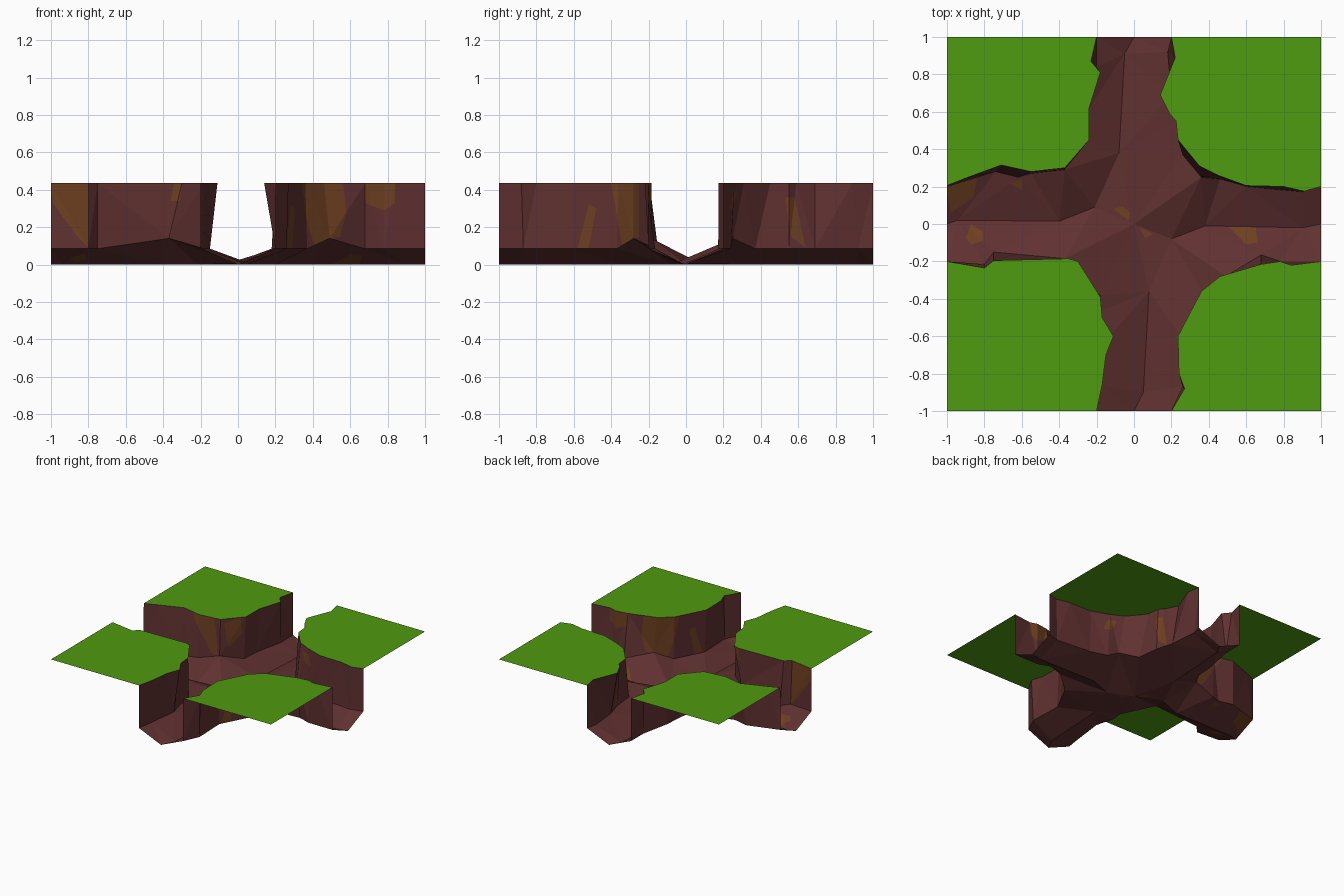
import bpy, bmesh
from mathutils import Vector
from mathutils.geometry import delaunay_2d_cdt

if "Cube" in bpy.data.objects:
    bpy.data.objects.remove(bpy.data.objects["Cube"])

TOP, EDGE = 0.435, 0.085   # plateau height, usual height of the wall foot


def material(name, rgb):
    m = bpy.data.materials.new(name)
    m.diffuse_color = (*rgb, 1)
    m.use_nodes = True
    m.node_tree.nodes["Principled BSDF"].inputs["Base Color"].default_value = m.diffuse_color
    return m


GRASS = material("grass_green", (0.078, 0.325, 0.005))
EARTH = material("red_brown_earth", (0.117, 0.03, 0.03))
OCHRE = material("ochre_brown_patch", (0.155, 0.05, 0.015))


def finish(bm, name, mats):
    me = bpy.data.meshes.new(name)
    bm.to_mesh(me)
    bm.free()
    for m in mats:
        me.materials.append(m)
    ob = bpy.data.objects.new(name, me)
    bpy.context.collection.objects.link(ob)


def paint_patch(bm, axis, poly):
    """Cut a convex polygon, projected along an axis, into the faces and recolour it."""
    u, v = [i for i in range(3) if i != axis]
    centre = [sum(p[k] for p in poly) / len(poly) for k in (0, 1)]
    inside = list(bm.faces)
    for a, b in zip(poly, poly[1:] + poly[:1]):
        co, no = Vector((0, 0, 0)), Vector((0, 0, 0))
        co[u], co[v] = a
        no[u], no[v] = b[1] - a[1], a[0] - b[0]
        mid = Vector((0, 0, 0))
        mid[u], mid[v] = centre
        if (mid - co).dot(no) > 0:
            no = -no
        if not inside:
            return
        geom = set(inside)
        for f in inside:
            geom.update(f.edges)
            geom.update(f.verts)
        res = bmesh.ops.bisect_plane(bm, geom=list(geom), dist=1e-5, plane_co=co, plane_no=no)
        faces = {g for g in res["geom"] if isinstance(g, bmesh.types.BMFace)} | {f for f in inside if f.is_valid}
        inside = [f for f in faces if (f.calc_center_median() - co).dot(no) < 0]
    for f in inside:
        f.material_index = 1


# Plateau rims and wall feet, each running from the y-arm end to the x-arm end
RIMS = {
    "north_east": [(.2, 1), (.22, .89), (.14, .69), (.19, .59), (.225, .55), (.235, .45), (.35, .31),
                   (.45, .26), (.6, .205), (.8, .2), (.91, .175), (1, .2)],
    "south_east": [(.2, -1), (.27, -.88), (.24, -.8), (.235, -.6), (.36, -.36), (.46, -.28),
                   (.68, -.215), (.78, -.2), (.84, -.22), (1, -.2)],
    "south_west": [(-.2, -1), (-.17, -.86), (-.15, -.7), (-.11, -.6), (-.17, -.5), (-.18, -.39),
                   (-.3, -.2), (-.35, -.185), (-.75, -.195), (-.8, -.235), (-1, -.2)],
    "north_west": [(-.2, 1), (-.23, .87), (-.18, .81), (-.24, .62), (-.24, .45), (-.37, .3),
                   (-.55, .28), (-.71, .315), (-.9, .245), (-1, .205)],
}
FEET = {
    "north_east": [(.2, 1), (.18, .92), (.2, .69), (.24, .55), (.26, .37), (.36, .25, .14),
                   (.46, .24), (.6, .2), (.9, .172), (1, .2)],
    "south_east": [(.2, -1), (.26, -.87), (.25, -.6), (.37, -.37), (.49, -.28, .14),
                   (.68, -.165), (.78, -.2), (1, -.2)],
    "south_west": [(-.2, -1), (-.18, -.86), (-.15, -.62), (-.19, -.47), (-.18, -.38), (-.37, -.185, .14),
                   (-.75, -.15), (-.8, -.215), (-1, -.2)],
    "north_west": [(-.2, 1), (-.2, .84), (-.25, .6), (-.26, .45), (-.37, .29, .14), (-.55, .27),
                   (-.62, .25), (-.74, .28), (-1, .2)],
}
# Wall patches: (projection axis, polygon in the two other axes)
PATCHES = {
    "south_west": [(1, [(-1, .435), (-.8, .435), (-.8, .09), (-.86, .15), (-.99, .33)]),
                   (1, [(-.34, .435), (-.3, .435), (-.31, .34), (-.36, .34)])],
    "south_east": [(1, [(.68, .435), (.84, .435), (.84, .33), (.78, .29), (.68, .33)]),
                   (0, [(-.4, .435), (-.25, .435), (-.25, .15), (-.34, .09)]),
                   (0, [(-.52, .32), (-.48, .3), (-.52, .09), (-.58, .09)])],
    "north_east": [(0, [(.53, .36), (.58, .36), (.64, .09), (.56, .15)]),
                   (1, [(.4, .39), (.47, .39), (.5, .3), (.43, .31)])],
    "north_west": [(1, [(-.62, .435), (-.42, .435), (-.38, .12), (-.44, .15)]),
                   (1, [(-.35, .4), (-.27, .435), (-.26, .3), (-.33, .2)])],
}


def at(p, z):
    return Vector((p[0], p[1], p[2] if len(p) > 2 else z))


for name in RIMS:
    rim = [at(p, TOP) for p in RIMS[name]]
    foot = [at(p, EDGE) for p in FEET[name]]
    corner = Vector((1 if "east" in name else -1, 1 if "north" in name else -1, TOP))

    # grassy plateau
    bm = bmesh.new()
    f = bm.faces.new([bm.verts.new(p) for p in rim + [corner]])
    f.normal_update()
    if f.normal.z < 0:
        f.normal_flip()
    bmesh.ops.triangulate(bm, faces=[f])
    finish(bm, name + "_grass_plateau", [GRASS])

    # faceted cliff: stitch rim to foot along the shorter diagonal
    bm = bmesh.new()
    a = [bm.verts.new(p) for p in rim]
    b = [bm.verts.new(p) for p in foot]
    i = j = 0
    while i < len(a) - 1 or j < len(b) - 1:
        step_rim = j == len(b) - 1 or (i < len(a) - 1 and
                   (rim[i + 1] - foot[j]).length < (rim[i] - foot[j + 1]).length)
        f = bm.faces.new((a[i], b[j], a[i + 1] if step_rim else b[j + 1]))
        i, j = (i + 1, j) if step_rim else (i, j + 1)
        f.normal_update()
        if f.normal.xy.dot(corner.xy) > 0:
            f.normal_flip()
    for axis, poly in PATCHES[name]:
        paint_patch(bm, axis, poly)
    finish(bm, name + "_cliff_wall", [EARTH, OCHRE])

# gully floor: V-shaped arms meeting in the middle
outline = ([(0, 1, 0)] + FEET["north_east"] + [(1, 0, 0)] + FEET["south_east"][::-1] + [(0, -1, 0)]
           + FEET["south_west"] + [(-1, 0, 0)] + FEET["north_west"][::-1])
outline = [at(p, EDGE) for p in outline][::-1]
arms = [[(0, 1), (-.05, .91), (-.08, .38)], [(1, 0), (.9, -.02), (.38, -.01), (.2, -.08)],
        [(0, -1), (.05, -.9), (.08, -.36)], [(-1, 0), (-.94, .02), (-.4, .015), (-.21, .09)]]
pts, edges = list(outline), []
pts.append(Vector((0, 0, 0.005)))
middle = len(pts) - 1
for arm in arms:
    prev = min(range(len(outline)), key=lambda k: (outline[k].xy - Vector(arm[0])).length)
    for p in arm[1:]:
        pts.append(at(p, 0))
        edges.append((prev, len(pts) - 1))
        prev = len(pts) - 1
    edges.append((prev, middle))
vs, _, fs, orig, _, _ = delaunay_2d_cdt([p.xy for p in pts], edges, [list(range(len(outline)))], 1, 1e-6)
bm = bmesh.new()
bv = [bm.verts.new((v.x, v.y, pts[o[0]].z if o else 0.05)) for v, o in zip(vs, orig)]
for f in fs:
    bm.faces.new([bv[k] for k in f])
for poly in ([(-1, .2), (-.93, .24), (-.84, .24), (-.86, .14), (-.98, .06)],
             [(-.67, .22), (-.6, .24), (-.6, .18)],
             [(-.87, 0), (-.81, -.04), (-.81, -.09), (-.87, -.11), (-.9, -.07)],
             [(-.11, .08), (-.06, .095), (-.02, .06), (-.03, .02)],
             [(.03, -.02), (.1, -.05), (.06, -.08)],
             [(.5, -.01), (.65, -.01), (.66, -.1), (.6, -.11)]):
    paint_patch(bm, 2, poly)
finish(bm, "gully_floor", [EARTH, OCHRE])
